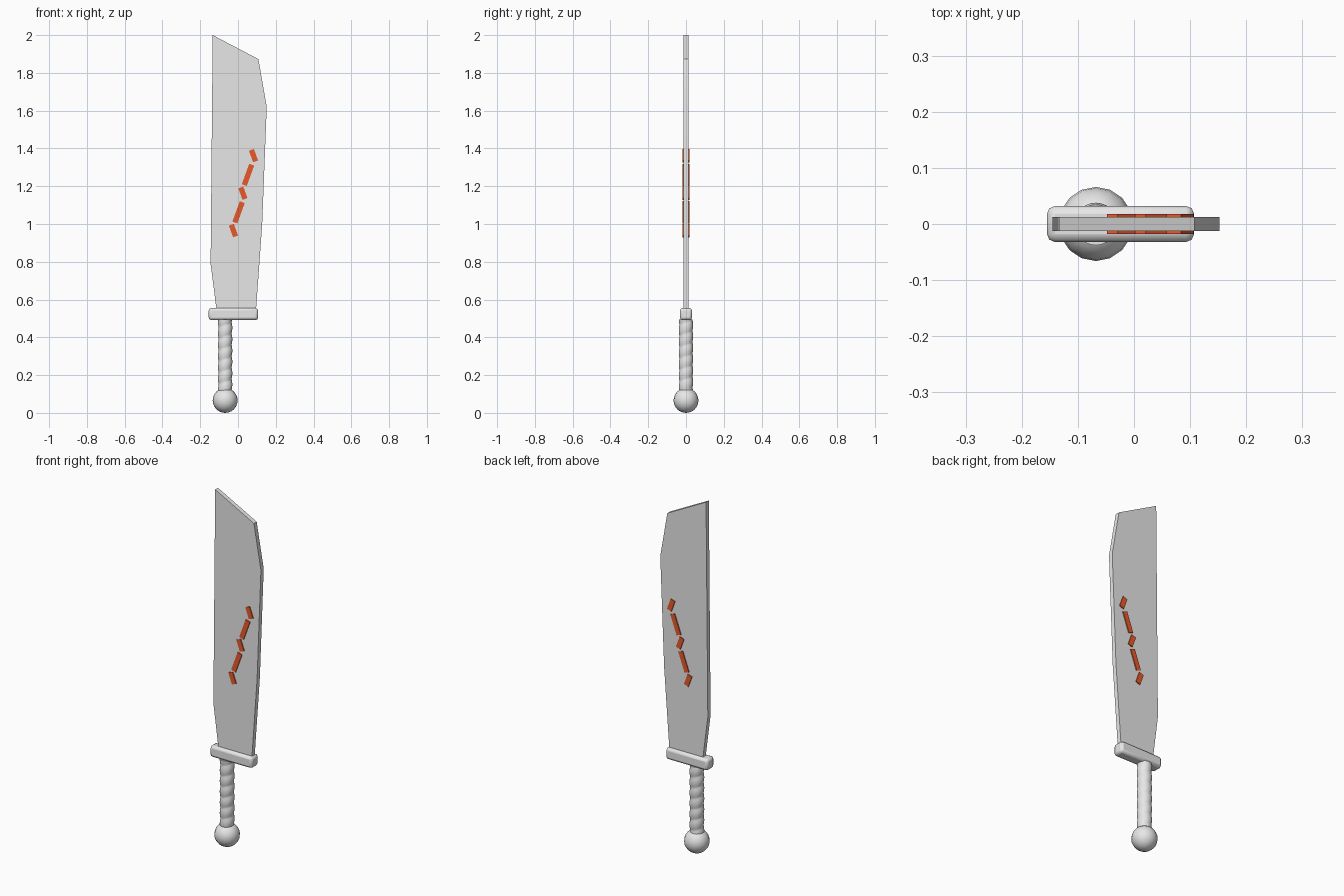
import bpy, bmesh
from math import cos, sin, pi, radians, tau

if "Cube" in bpy.data.objects:
    bpy.data.objects.remove(bpy.data.objects["Cube"])

HANDLE_X = -0.068


def material(name, color):
    m = bpy.data.materials.new(name)
    m.use_nodes = True
    m.diffuse_color = color
    bsdf = next(n for n in m.node_tree.nodes if n.type == "BSDF_PRINCIPLED")
    bsdf.inputs["Base Color"].default_value = color
    return m


steel = material("light grey", (0.8, 0.8, 0.8, 1))
orange = material("burnt orange", (0.8, 0.1, 0.025, 1))


def finish(obj, name, mat, smooth=None):
    obj.name = obj.data.name = name
    obj.data.materials.append(mat)
    if smooth:
        bpy.ops.object.select_all(action="DESELECT")
        obj.select_set(True)
        bpy.context.view_layer.objects.active = obj
        bpy.ops.object.shade_smooth_by_angle(angle=radians(smooth))
    return obj


def from_bmesh(bm, name, mat, smooth=None):
    bmesh.ops.recalc_face_normals(bm, faces=bm.faces)
    mesh = bpy.data.meshes.new(name)
    bm.to_mesh(mesh)
    bm.free()
    obj = bpy.data.objects.new(name, mesh)
    bpy.context.collection.objects.link(obj)
    return finish(obj, name, mat, smooth)


def box(name, center, size, mat, tilt=0):
    bpy.ops.mesh.primitive_cube_add(size=1, location=center, rotation=(0, tilt, 0))
    obj = bpy.context.object
    obj.scale = size
    bpy.ops.object.transform_apply(location=False, rotation=False, scale=True)
    return finish(obj, name, mat)


# Blade: flat outline given thickness
outline = [(-0.113, 0.54), (0.095, 0.54), (0.128, 1.0), (0.152, 1.62),
           (0.108, 1.873), (-0.134, 2.0), (-0.145, 0.79)]
half = 0.0125
bm = bmesh.new()
face = bm.faces.new([bm.verts.new((x, -half, z)) for x, z in outline])
side = bmesh.ops.extrude_face_region(bm, geom=[face])["geom"]
bmesh.ops.translate(bm, vec=(0, 2 * half, 0),
                    verts=[v for v in side if isinstance(v, bmesh.types.BMVert)])
from_bmesh(bm, "blade", steel, 30)

# Zigzag inlay: alternating short and long bars running through the blade
bars = [(-0.024, 0.965), (0.003, 1.062), (0.026, 1.163), (0.053, 1.26), (0.082, 1.362)]
for i, (x, z) in enumerate(bars):
    is_long = i % 2 == 1
    box(f"inlay_bar_{i + 1}", (x, 0, z), (0.028, 0.036, 0.115 if is_long else 0.065),
        orange, radians(20 if is_long else -20))

# Guard with softened edges
guard = box("guard", (-0.024, 0, 0.523), (0.262, 0.064, 0.064), steel)
bevel = guard.modifiers.new("soft edges", "BEVEL")
bevel.width = 0.014
bevel.segments = 2
finish(guard, "guard", steel, 40)

# Grip: tube with a spiral wrap
SEGS, RINGS, LOW, HIGH, PITCH = 24, 72, 0.115, 0.495, 0.06
bm = bmesh.new()
rings = []
for j in range(RINGS + 1):
    z = LOW + (HIGH - LOW) * j / RINGS
    ring = []
    for i in range(SEGS):
        a = tau * i / SEGS
        r = 0.034 + 0.004 * abs(sin(pi * z / PITCH - a / 2))
        ring.append(bm.verts.new((HANDLE_X + r * cos(a), r * sin(a), z)))
    rings.append(ring)
for low, high in zip(rings, rings[1:]):
    for i in range(SEGS):
        k = (i + 1) % SEGS
        bm.faces.new((low[i], low[k], high[k], high[i]))
bm.faces.new(rings[0])
bm.faces.new(rings[-1])
from_bmesh(bm, "grip", steel, 50)

# Pommel
bpy.ops.mesh.primitive_uv_sphere_add(segments=16, ring_count=12, radius=0.066,
                                     location=(HANDLE_X, 0, 0.066))
finish(bpy.context.object, "pommel", steel, 60)
